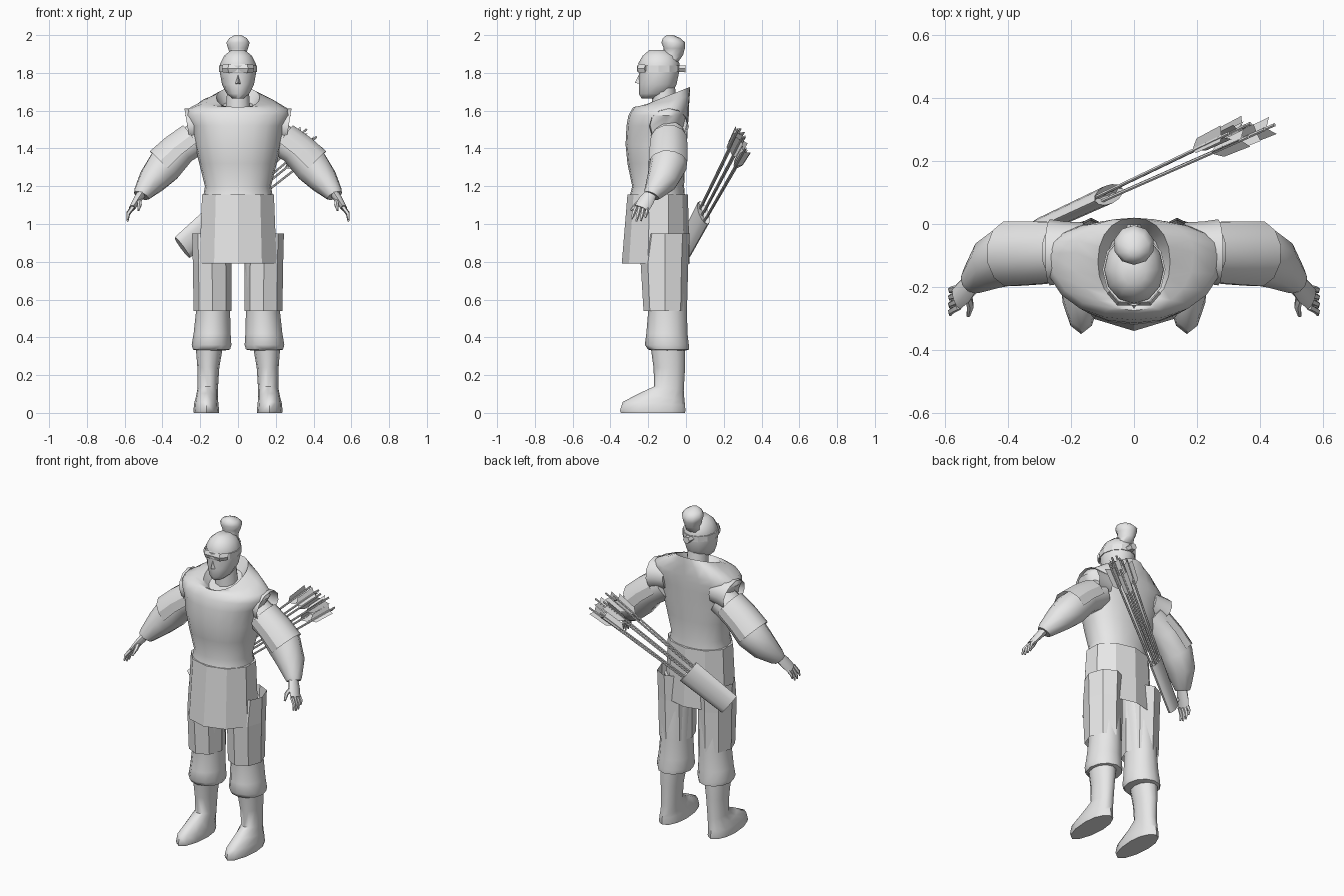
import bpy, bmesh, math
from mathutils import Vector

grey = bpy.data.materials.new("plain grey")
grey.diffuse_color = (0.8, 0.8, 0.8, 1)


def make(name, verts, faces, smooth=45):
    """Create a mesh object; smooth is the sharp-edge angle, 0 for flat."""
    me = bpy.data.meshes.new(name)
    bm = bmesh.new()
    vs = [bm.verts.new(v) for v in verts]
    for f in faces:
        bm.faces.new([vs[i] for i in f])
    bmesh.ops.recalc_face_normals(bm, faces=bm.faces)
    bm.to_mesh(me)
    bm.free()
    me.materials.append(grey)
    ob = bpy.data.objects.new(name, me)
    bpy.context.collection.objects.link(ob)
    if smooth:
        bpy.ops.object.select_all(action='DESELECT')
        ob.select_set(True)
        bpy.context.view_layer.objects.active = ob
        bpy.ops.object.shade_smooth_by_angle(angle=math.radians(smooth))
    return ob


def skin(rings, n, closed=True, caps=(True, True)):
    """Faces joining equal rings of n points."""
    faces = []
    for r in range(rings - 1):
        for i in range(n if closed else n - 1):
            j = (i + 1) % n
            faces.append((r * n + i, r * n + j, (r + 1) * n + j, (r + 1) * n + i))
    if caps[0]:
        faces.append(tuple(range(n)))
    if caps[1]:
        faces.append(tuple(range((rings - 1) * n, rings * n)))
    return faces


def stack(name, rows, n, side=1, smooth=45, caps=(True, True), power=1.0):
    """Loft level rings: z, cx, cy, rx, front ry, back ry, rise to the back."""
    verts = []
    for z, cx, cy, rx, rf, rb, rise in rows:
        for i in range(n):
            a = 2 * math.pi * i / n
            s, c = math.sin(a), -math.cos(a)
            c = math.copysign(abs(c) ** power, c)
            s = math.copysign(abs(s) ** power, s)
            verts.append((side * (cx + rx * s), cy + (rf if c < 0 else rb) * c, z + rise * c))
    return make(name, verts, skin(len(rows), n, True, caps), smooth)


def tube(name, rows, n, side=1, smooth=45, caps=(True, True), arc=None, ref=(0, 1, 0)):
    """Loft rings across a path: x, y, z, radius along ref, other radius."""
    pts = [Vector(r[:3]) for r in rows]
    verts = []
    for k, row in enumerate(rows):
        t = (pts[min(k + 1, len(pts) - 1)] - pts[max(k - 1, 0)]).normalized()
        ref_v = Vector(ref)
        u = (ref_v - t * ref_v.dot(t)).normalized()
        v = t.cross(u)
        for i in range(n):
            a = 2 * math.pi * i / n if not arc else arc[0] + (arc[1] - arc[0]) * i / (n - 1)
            p = pts[k] + u * math.cos(a) * row[3] + v * math.sin(a) * row[4]
            verts.append((side * p.x, p.y, p.z))
    return make(name, verts, skin(len(rows), n, not arc, caps), smooth)


# Tunic with raised collar at the back
stack("tunic", [
    (1.14, 0, -.14, .185, .16, .135, 0), (1.20, 0, -.14, .175, .145, .13, 0),
    (1.32, 0, -.13, .205, .18, .125, 0), (1.42, 0, -.125, .23, .195, .13, 0),
    (1.52, 0, -.11, .25, .205, .12, 0), (1.575, 0, -.10, .28, .205, .115, 0),
    (1.61, 0, -.095, .265, .19, .11, 0), (1.65, 0, -.09, .19, .185, .11, .03),
    (1.67, 0, -.12, .115, .14, .14, .055), (1.62, 0, -.12, .085, .11, .10, .03)],
    20, power=.92)

# Panelled skirt
stack("skirt", [(.79, 0, -.14, .215, .20, .16, .0), (1.155, 0, -.14, .20, .17, .15, 0)],
      10, smooth=0, caps=(False, True))

# Neck, head and nose
stack("neck", [(1.58, 0, -.11, .07, .07, .07, 0), (1.74, 0, -.12, .058, .06, .06, 0)], 10)
stack("head", [
    (1.665, 0, -.20, .03, .035, .05, 0), (1.69, 0, -.165, .06, .085, .09, 0),
    (1.74, 0, -.15, .085, .10, .10, 0), (1.80, 0, -.145, .096, .105, .108, 0),
    (1.85, 0, -.145, .094, .108, .11, 0), (1.89, 0, -.145, .074, .085, .09, 0),
    (1.92, 0, -.15, .038, .045, .05, 0)], 12, smooth=60)
make("nose", [(0, -.245, 1.80), (-.018, -.24, 1.74), (.018, -.24, 1.74), (0, -.27, 1.748)],
     [(0, 1, 3), (0, 3, 2), (1, 2, 3)], 0)

# Hair bun
stack("hair_bun", [
    (1.86, 0, -.09, .055, .05, .05, 0), (1.895, 0, -.075, .042, .045, .06, 0),
    (1.93, 0, -.068, .056, .05, .062, 0), (1.96, 0, -.068, .065, .062, .064, 0),
    (1.983, 0, -.078, .05, .045, .05, 0), (2.0, 0, -.085, .018, .018, .018, 0)], 10, smooth=60)

# Headband, brow plate and knot
stack("headband", [(1.805, 0, -.145, .10, .113, .113, 0), (1.84, 0, -.145, .10, .115, .114, 0)],
      12, smooth=0)
tube("brow_plate", [(-.08, -.215, 1.823, .008, .02), (-.05, -.25, 1.823, .01, .024),
                    (.05, -.25, 1.823, .01, .024), (.08, -.215, 1.823, .008, .02)], 4, smooth=0)
tube("headband_knot", [(0, -.04, 1.822, .028, .018), (0, -.002, 1.822, .022, .022)], 6,
     smooth=0, ref=(1, 0, 0))

for side, tag in ((1, "left"), (-1, "right")):
    # Flared shoulder cap of the tunic
    tube(tag + "_shoulder_cap", [(.16, -.09, 1.53, .095, .085), (.22, -.09, 1.525, .098, .09),
                                 (.268, -.09, 1.517, .105, .095)], 12, side, caps=(True, False))
    # Sleeve gathered at the wrist
    tube(tag + "_sleeve", [(.19, -.09, 1.47, .09, .09), (.30, -.09, 1.40, .095, .09),
                           (.39, -.095, 1.305, .10, .098), (.45, -.125, 1.235, .085, .08),
                           (.505, -.175, 1.165, .05, .05), (.512, -.182, 1.15, .042, .042)],
         10, side)
    # Plate wrapped over the upper arm
    tube(tag + "_arm_guard", [(.235, -.09, 1.45, .098, .095), (.32, -.092, 1.385, .104, .10),
                              (.395, -.095, 1.312, .106, .106)], 8, side, 30,
         (False, False), (math.radians(-15), math.radians(195)))
    # Hand with four fingers and a thumb
    tube(tag + "_palm", [(.505, -.18, 1.17, .03, .025), (.535, -.21, 1.125, .042, .021),
                         (.562, -.235, 1.082, .040, .016)], 8, side)
    for i in range(4):
        d = (i - 1.5) * .02
        drop = (0, .012, .01, -.008)[i]
        tube(f"{tag}_finger_{i + 1}", [(.557, -.233 + d, 1.09, .011, .012),
                                       (.582, -.243 + d * 1.15, 1.055 - drop / 2, .010, .010),
                                       (.584, -.252 + d * 1.2, 1.025 - drop, .005, .005)], 5, side)
    tube(tag + "_thumb", [(.53, -.215, 1.135, .016, .014), (.52, -.262, 1.105, .012, .012),
                          (.527, -.292, 1.072, .006, .006)], 6, side)

    # Faceted thigh guard
    stack(tag + "_thigh_guard", [(.54, .135, -.11, .10, .115, .115, 0),
                                 (.79, .137, -.11, .102, .13, .122, 0),
                                 (.95, .137, -.11, .106, .10, .13, 0)], 8, side, 0, (False, False))
    # Baggy trouser leg
    stack(tag + "_trouser", [(.92, .12, -.12, .09, .10, .10, 0), (.72, .13, -.11, .092, .11, .11, 0),
                             (.54, .132, -.10, .090, .10, .105, 0),
                             (.42, .137, -.10, .098, .11, .108, 0),
                             (.36, .14, -.10, .105, .118, .115, 0),
                             (.335, .14, -.10, .098, .10, .115, 0),
                             (.33, .145, -.095, .07, .08, .09, 0)], 12, side)
    # Boot with toe pointing forward
    stack(tag + "_boot", [(0, .168, -.15, .066, .195, .145, 0), (.012, .168, -.15, .068, .20, .147, 0),
                          (.05, .168, -.15, .064, .185, .145, -.008),
                          (.085, .165, -.12, .058, .125, .112, -.02),
                          (.13, .160, -.09, .054, .078, .078, -.01),
                          (.24, .157, -.09, .058, .082, .085, 0),
                          (.35, .152, -.095, .072, .092, .09, 0)], 12, side, 50)

# Flat quiver slung across the lower back
base, tip = Vector((-.295, -.005, .875)), Vector((.37, .30, 1.45))
axis = (tip - base).normalized()
wide = (Vector((0, 0, 1)) - axis * axis.z).normalized()
deep = axis.cross(wide)
mouth = base + axis * .30
tube("quiver", [(*base, .07, .026), (*mouth, .078, .03), (*(mouth - axis * .02), .068, .022)],
     12, ref=wide)

# Arrows fanning out of the quiver, each with three vanes
for k in range(6):
    w, d = (k - 2.5) / 2.5, (-1) ** k
    start = base + axis * .22 + wide * w * .05 + deep * d * .009
    end = tip + wide * w * .085 + deep * d * .018 + axis * (.03, -.03, .04, 0, .02, -.02)[k]
    tube(f"arrow_shaft_{k + 1}", [(*start, .006, .006), (*end, .006, .006)], 6, ref=wide)
    run = (end - start).normalized()
    verts, faces = [], []
    for j in range(3):
        a = 2 * math.pi * j / 3 + .5 * k
        out = wide * math.cos(a) + deep * math.sin(a)
        verts += [end - run * .17, end - run * .135 + out * .03,
                  end - run * .02 + out * .034, end - run * .035]
        faces.append(tuple(range(4 * j, 4 * j + 4)))
    make(f"arrow_vanes_{k + 1}", verts, faces, 0)
